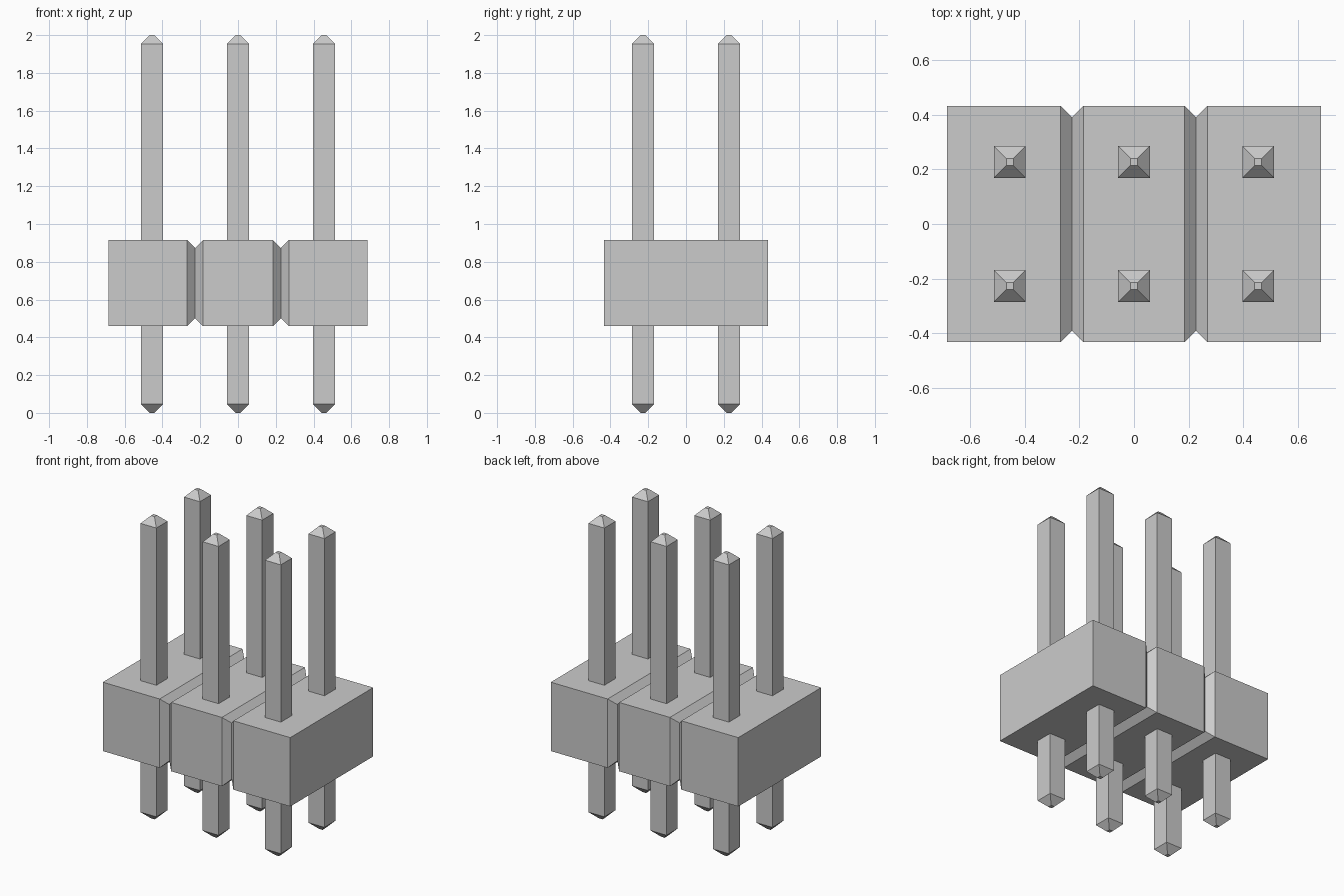
import bpy
import bmesh
from mathutils import Matrix, Vector

cube = bpy.data.objects.get("Cube")
if cube:
    bpy.data.objects.remove(cube, do_unlink=True)

grey = bpy.data.materials.new("plain grey")
grey.use_nodes = True
grey.diffuse_color = (0.6, 0.6, 0.6, 1)
grey.node_tree.nodes["Principled BSDF"].inputs["Base Color"].default_value = (0.6, 0.6, 0.6, 1)

PITCH = 0.455
PIN = 0.058      # half width of a pin
TIP = 0.046      # height of a pin tip
GROOVE = 0.042   # depth and half width of a groove
BODY_X, BODY_Y = 0.685, 0.433
BODY_LOW, BODY_HIGH = 0.46, 0.915


def rectangle_loft(name, sections, matrix):
    """Join (height, half width, half depth) rectangles into a closed solid."""
    bm = bmesh.new()
    rings = [[bm.verts.new((sx * w, sy * d, h))
              for sx, sy in ((-1, -1), (1, -1), (1, 1), (-1, 1))]
             for h, w, d in sections]
    for low, high in zip(rings, rings[1:]):
        for i in range(4):
            j = (i + 1) % 4
            bm.faces.new((low[i], low[j], high[j], high[i]))
    bm.faces.new(rings[0][::-1])
    bm.faces.new(rings[-1])
    bm.transform(matrix)
    bmesh.ops.recalc_face_normals(bm, faces=bm.faces)
    mesh = bpy.data.meshes.new(name)
    bm.to_mesh(mesh)
    bm.free()
    mesh.materials.append(grey)
    obj = bpy.data.objects.new(name, mesh)
    bpy.context.collection.objects.link(obj)
    return obj


# Housing: rectangles along x, narrowing at each groove
half_height = (BODY_HIGH - BODY_LOW) / 2
full = (half_height, BODY_Y)
narrow = (half_height - GROOVE, BODY_Y - GROOVE)
sections = [(-BODY_X, *full)]
for x in (-PITCH / 2, PITCH / 2):
    sections += [(x - GROOVE, *full), (x, *narrow), (x + GROOVE, *full)]
sections.append((BODY_X, *full))
lay_along_x = (Matrix.Translation(Vector((0, 0, BODY_LOW + half_height)))
               @ Matrix(((0, 0, 1, 0), (0, 1, 0, 0), (-1, 0, 0, 0), (0, 0, 0, 1))))
rectangle_loft("housing", sections, lay_along_x)

# Pins: square posts with blunt pyramid tips
point = PIN * 0.22
pin_sections = [(0, point, point), (TIP, PIN, PIN), (2 - TIP, PIN, PIN), (2, point, point)]
for row, y in (("front", -PITCH / 2), ("back", PITCH / 2)):
    for side, x in (("right", -PITCH), ("middle", 0), ("left", PITCH)):
        rectangle_loft(f"{row}_{side}_pin", pin_sections,
                       Matrix.Translation(Vector((x, y, 0))))
